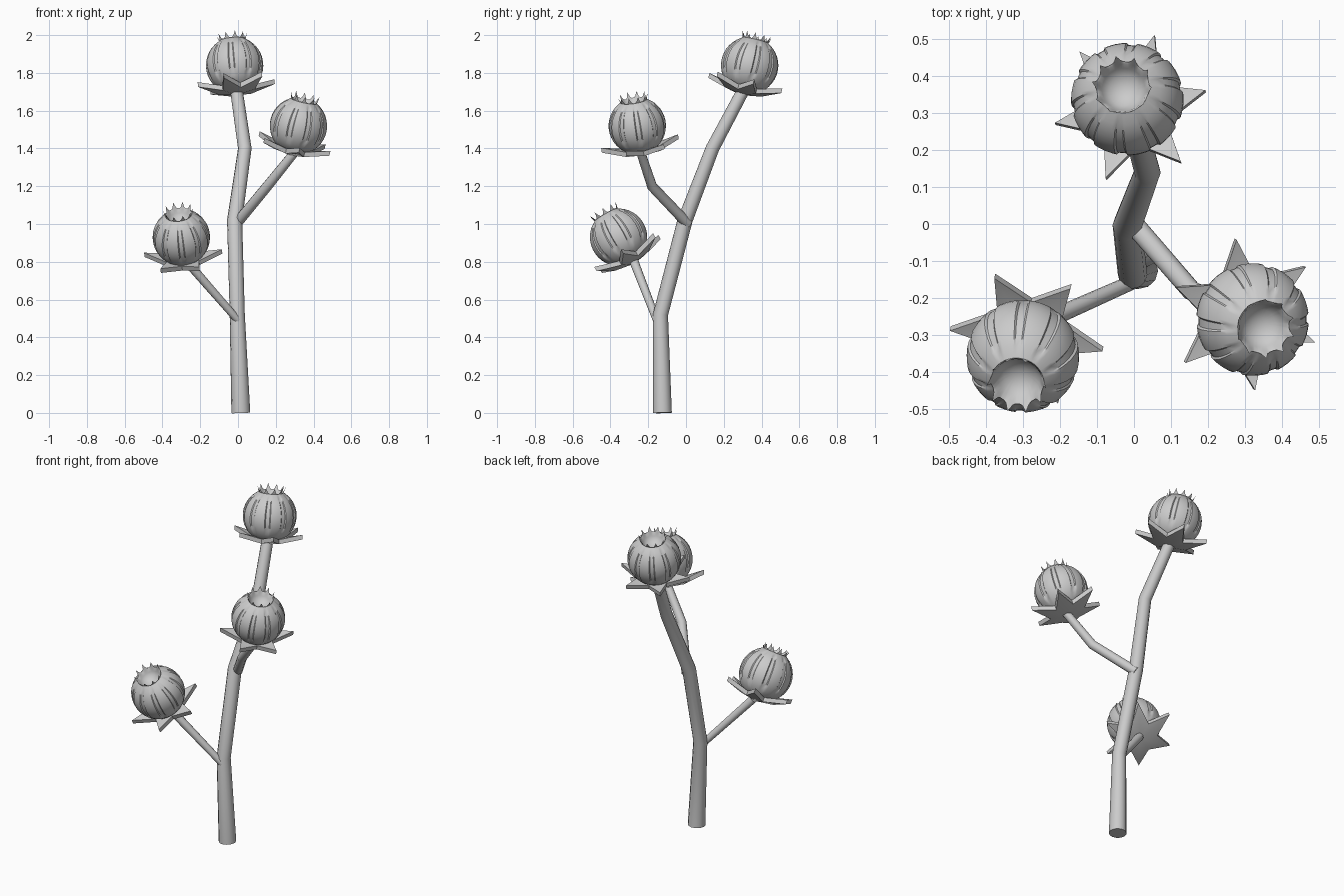
import bpy, bmesh, math
from mathutils import Vector

if "Cube" in bpy.data.objects:
    bpy.data.objects.remove(bpy.data.objects["Cube"])

grey = bpy.data.materials.new("plain grey")
grey.use_nodes = True
grey.diffuse_color = (0.6, 0.6, 0.6, 1)
grey.node_tree.nodes["Principled BSDF"].inputs["Base Color"].default_value = (0.6, 0.6, 0.6, 1)


def activate(obj):
    bpy.ops.object.select_all(action="DESELECT")
    obj.select_set(True)
    bpy.context.view_layer.objects.active = obj


def finish(name, bm, place, axis, angle):
    bmesh.ops.recalc_face_normals(bm, faces=bm.faces)
    mesh = bpy.data.meshes.new(name)
    bm.to_mesh(mesh)
    bm.free()
    obj = bpy.data.objects.new(name, mesh)
    bpy.context.collection.objects.link(obj)
    mesh.materials.append(grey)
    obj.location = place
    obj.rotation_mode = "QUATERNION"
    obj.rotation_quaternion = Vector((0, 0, 1)).rotation_difference(axis)
    activate(obj)
    bpy.ops.object.shade_smooth_by_angle(angle=math.radians(angle))
    return obj


def tube(name, points):
    """Tapered stalk through (x, y, z, radius) points."""
    curve = bpy.data.curves.new(name, "CURVE")
    curve.dimensions = "3D"
    curve.bevel_depth = 1
    curve.bevel_resolution = 4
    curve.use_fill_caps = True
    spline = curve.splines.new("POLY")
    spline.points.add(len(points) - 1)
    for p, (x, y, z, r) in zip(spline.points, points):
        p.co = (x, y, z, 1)
        p.radius = r
    obj = bpy.data.objects.new(name, curve)
    bpy.context.collection.objects.link(obj)
    activate(obj)
    bpy.ops.object.convert(target="MESH")
    obj = bpy.context.object
    obj.data.materials.clear()
    obj.data.materials.append(grey)
    bpy.ops.object.shade_smooth_by_angle(angle=math.radians(40))


R = 0.152
LOBES = 10
STEPS = (-0.5, -0.3, -0.17, -0.12, 0.12, 0.17, 0.3)


def pod(name, place, axis, spin):
    """Ribbed seed pod, open on top with a toothed rim and a hollow cup."""
    bm = bmesh.new()
    columns = [(spin + (k + t) * math.tau / LOBES, t) for k in range(LOBES) for t in STEPS]
    rings = []

    def ring(shape):
        row = []
        for a, t in columns:
            r, z = shape(t)
            row.append(bm.verts.new((r * math.cos(a), r * math.sin(a), z)))
        rings.append(row)

    # Outer globe with narrow sunken seams that fade out at both ends
    for i in range(1, 17):
        lat = math.radians(-90 + i * 9.3)
        depth = 0.006 if -30 < math.degrees(lat) < 55 else 0
        ring(lambda t: ((R - depth * (abs(t) < 0.15)) * math.cos(lat), R * math.sin(lat)))
    # Toothed crown, then the inside of the cup
    ring(lambda t: (0.07, 0.136))
    ring(lambda t: (0.071 + 0.010 * abs(2 * t) ** 3, 0.138 + 0.032 * abs(2 * t) ** 3))
    ring(lambda t: (0.066, 0.135))
    for r, z in ((0.058, 0.115), (0.042, 0.097), (0.02, 0.087)):
        ring(lambda t: (r, z))

    n = len(columns)
    for low, high in zip(rings, rings[1:]):
        for j in range(n):
            bm.faces.new((low[j], low[(j + 1) % n], high[(j + 1) % n], high[j]))
    for row, z in ((rings[0], -R), (rings[-1], 0.084)):
        pole = bm.verts.new((0, 0, z))
        for j in range(n):
            bm.faces.new((row[j], row[(j + 1) % n], pole))
    finish(name, bm, place, axis, 35)


def calyx(name, place, axis, spin):
    """Six-pointed star of upturned sepals."""
    bm = bmesh.new()
    layers = []
    for lift in (0, 0.026):
        star = []
        for k in range(12):
            r, z = ((0.208, 0.048), (0.1, 0.012))[k % 2]
            a = spin + k * math.tau / 12
            star.append(bm.verts.new((r * math.cos(a), r * math.sin(a), z + lift)))
        hub = bm.verts.new((0, 0, lift - 0.005))
        for k in range(12):
            bm.faces.new((hub, star[k], star[(k + 1) % 12]))
        layers.append(star)
    low, high = layers
    for k in range(12):
        m = (k + 1) % 12
        bm.faces.new((low[k], low[m], high[m], high[k]))
    finish(name, bm, place, axis, 30)


# Stalks
tube("main_stem", [(0.015, -0.125, 0, 0.05), (-0.004, -0.135, 0.52, 0.04),
                   (-0.018, -0.005, 1.02, 0.04), (0.036, 0.14, 1.4, 0.036),
                   (-0.01, 0.31, 1.72, 0.033)])
tube("upper_branch", [(-0.01, 0.01, 1.0, 0.028), (0.155, -0.18, 1.2, 0.027),
                      (0.3, -0.24, 1.38, 0.024)])
tube("lower_branch", [(0, -0.155, 0.49, 0.02), (-0.27, -0.275, 0.8, 0.024)])

# Seed heads: name, pod centre, tilt axis, sepal rotation in degrees
heads = (("top", (-0.018, 0.337, 1.84), (-0.09, 0.24, 1), 12),
         ("left", (0.32, -0.258, 1.52), (0.22, -0.15, 1), 38),
         ("right", (-0.3, -0.357, 0.93), (-0.12, -0.56, 1), 53))
for name, centre, axis, turn in heads:
    axis = Vector(axis).normalized()
    centre = Vector(centre)
    pod(name + "_pod", centre, axis, math.radians(turn))
    calyx(name + "_calyx", centre - axis * 0.158, axis, math.radians(turn))
